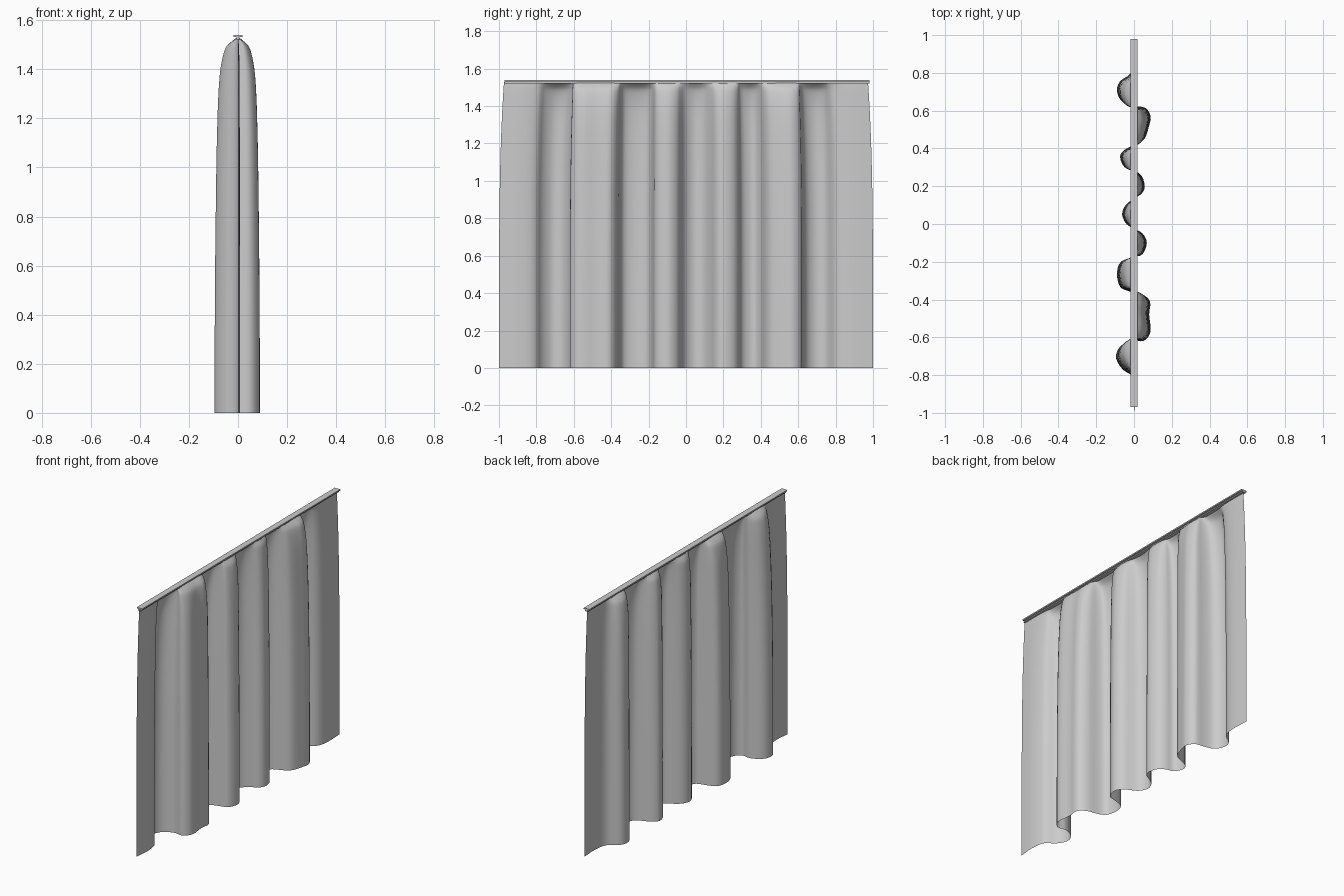
import bpy
from mathutils import Vector

# Hem profile (y, x): alternating S-folds between two flat ends
HEM = [(-1.0, 0.0), (-0.9, 0.008), (-0.81, -0.008), (-0.77, -0.06), (-0.71, -0.095),
       (-0.65, -0.075), (-0.615, -0.01), (-0.62, 0.05), (-0.57, 0.088), (-0.48, 0.08),
       (-0.41, 0.085), (-0.37, 0.04), (-0.355, -0.03), (-0.33, -0.075), (-0.26, -0.09),
       (-0.2, -0.07), (-0.175, 0.0), (-0.16, 0.045), (-0.1, 0.068), (-0.05, 0.045),
       (-0.025, 0.0), (0.0, -0.04), (0.05, -0.063), (0.1, -0.045), (0.135, 0.0),
       (0.16, 0.04), (0.2, 0.057), (0.255, 0.04), (0.285, 0.0), (0.3, -0.05),
       (0.36, -0.074), (0.4, -0.04), (0.42, 0.01), (0.45, 0.055), (0.52, 0.08),
       (0.57, 0.088), (0.615, 0.06), (0.625, 0.0), (0.645, -0.06), (0.7, -0.09),
       (0.755, -0.075), (0.8, -0.015), (0.88, 0.005), (1.0, 0.0)]

# Fold depth against height (z, factor)
DEPTH = [(0, 1), (0.3, 1), (0.6, 0.98), (0.85, 0.95), (1.05, 0.92), (1.2, 0.88),
         (1.3, 0.84), (1.38, 0.78), (1.43, 0.70), (1.47, 0.60), (1.495, 0.48),
         (1.515, 0.25), (1.53, 0.04)]


def spline(pts, sub):
    """Catmull-Rom through 2D points."""
    p = [Vector(q) for q in pts]
    p = [p[0] * 2 - p[1]] + p + [p[-1] * 2 - p[-2]]
    out = []
    for i in range(1, len(p) - 2):
        a, b, c, d = p[i - 1:i + 3]
        for s in range(sub):
            t = s / sub
            out.append(0.5 * (2 * b + (c - a) * t + (2 * a - 5 * b + 4 * c - d) * t * t
                              + (3 * b - a - 3 * c + d) * t ** 3))
    return out + [p[-2]]


def mesh_object(name, verts, faces):
    me = bpy.data.meshes.new(name)
    me.from_pydata(verts, [], faces)
    me.update()
    ob = bpy.data.objects.new(name, me)
    bpy.context.collection.objects.link(ob)
    return ob


# Curtain cloth
hem = spline(HEM, 3)
rows = spline(DEPTH, 2)
n = len(hem)
verts = []
for z, f in rows:
    shrink = 1 - 0.027 * (z / 1.53) ** 4
    for q in hem:
        verts.append((q.y * f, q.x * shrink, z))
faces = [(r * n + i, r * n + i + 1, (r + 1) * n + i + 1, (r + 1) * n + i)
         for r in range(len(rows) - 1) for i in range(n - 1)]
cloth = mesh_object("curtain_cloth", verts, faces)
cloth.data.polygons.foreach_set("use_smooth", [True] * len(faces))

# Hanging rail: stepped I-section swept along y
half = [(0.011, 1.521), (0.011, 1.526), (0.007, 1.526), (0.007, 1.531),
        (0.019, 1.531), (0.019, 1.539)]
sec = half + [(-x, z) for x, z in reversed(half)]
m = len(sec)
rv = [(x, y, z) for y in (-0.97, 0.98) for x, z in sec]
rf = [(i, i + m, (i + 1) % m + m, (i + 1) % m) for i in range(m)]
rf += [tuple(range(m)), tuple(reversed(range(m, 2 * m)))]
mesh_object("curtain_rail", rv, rf)
